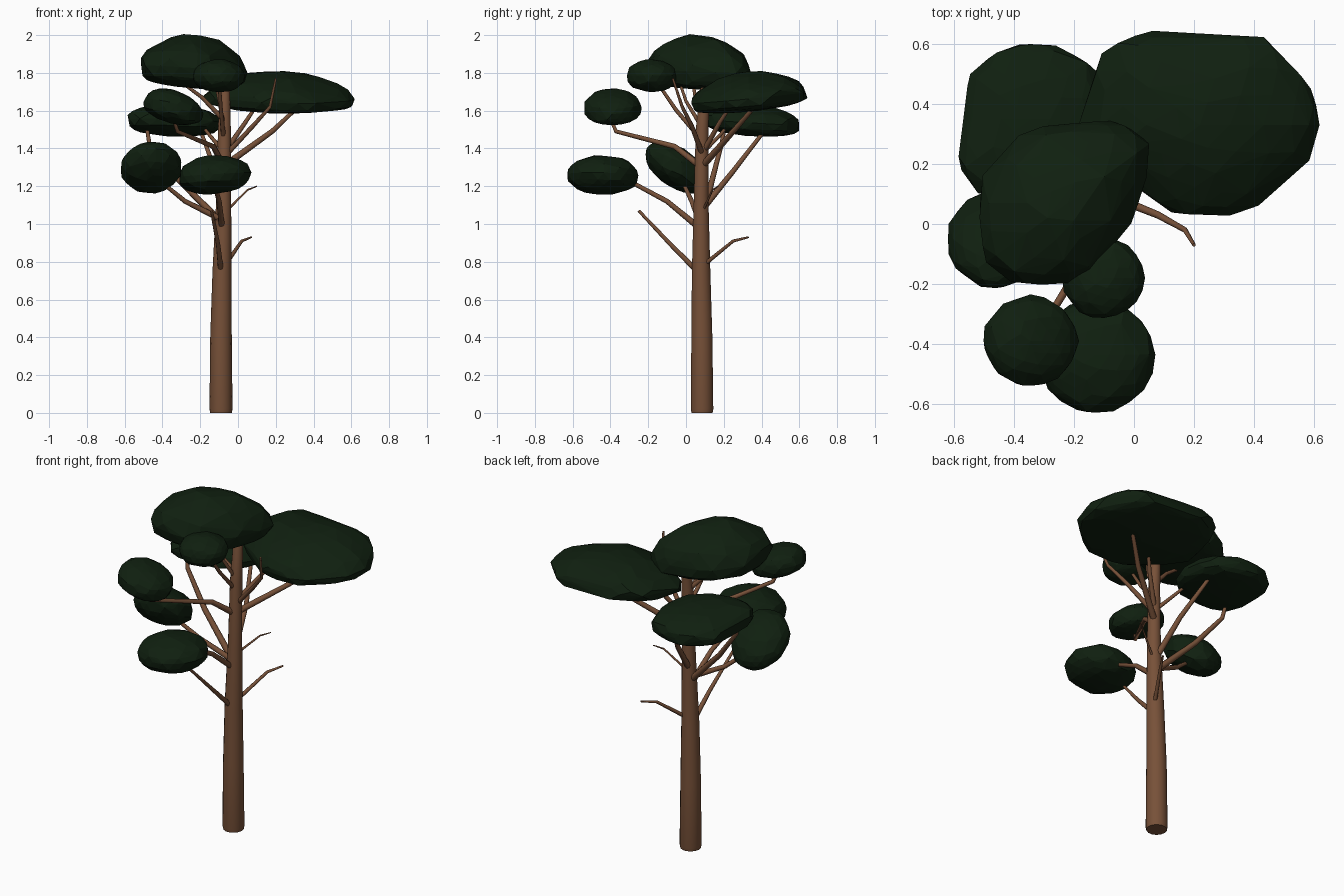
import bpy, bmesh, math, random
from mathutils import Vector

if "Cube" in bpy.data.objects:
    bpy.data.objects.remove(bpy.data.objects["Cube"])

random.seed(4)


def material(name, color):
    m = bpy.data.materials.new(name)
    m.diffuse_color = (*color, 1)
    m.use_nodes = True
    m.node_tree.nodes["Principled BSDF"].inputs["Base Color"].default_value = m.diffuse_color
    return m


BARK = material("bark", (0.185, 0.082, 0.04))
LEAF = material("foliage", (0.005, 0.014, 0.005))


def limb(name, points, radii, res=2):
    """Tapered round tube through the points."""
    cu = bpy.data.curves.new(name, 'CURVE')
    cu.dimensions = '3D'
    cu.bevel_depth = 1.0
    cu.bevel_resolution = res
    cu.use_fill_caps = True
    sp = cu.splines.new('POLY')
    sp.points.add(len(points) - 1)
    for i, p in enumerate(points):
        sp.points[i].co = (*p, 1)
        t = i / (len(points) - 1)
        sp.points[i].radius = radii[i] if len(radii) == len(points) else radii[0] + t * (radii[-1] - radii[0])
    cu.materials.append(BARK)
    ob = bpy.data.objects.new(name, cu)
    bpy.context.collection.objects.link(ob)
    bpy.ops.object.select_all(action='DESELECT')
    ob.select_set(True)
    bpy.context.view_layer.objects.active = ob
    bpy.ops.object.convert(target='MESH')
    bpy.ops.object.shade_smooth_by_angle(angle=math.radians(50))


def clump(name, center, radii, up, down, tilt=(0, 0), peak=1.0, base=0.8):
    """Faceted leaf mass; radii are outline distances at even angles from +x.
    peak > 1 sharpens the top slope, base < 1 flattens the underside."""
    bm = bmesh.new()
    bmesh.ops.create_icosphere(bm, subdivisions=3, radius=1)
    n = len(radii)
    for v in bm.verts:
        a = (math.atan2(v.co.y, v.co.x) / math.tau * n) % n
        i, f = int(a) % n, a % 1
        f = f * f * (3 - 2 * f)
        r = radii[i] * (1 - f) + radii[(i + 1) % n] * f
        k = random.uniform(0.94, 1.015)
        x, y = v.co.x * r * k, v.co.y * r * k
        h = abs(v.co.z)
        z = k * (up * h ** peak if v.co.z > 0 else -down * h ** base) + tilt[0] * x + tilt[1] * y
        v.co = Vector(center) + Vector((x, y, z))
    # Convex hull gives the broad chiselled planes
    res = bmesh.ops.convex_hull(bm, input=bm.verts)
    loose = [g for g in res["geom_interior"] if isinstance(g, bmesh.types.BMVert)]
    bmesh.ops.delete(bm, geom=loose, context='VERTS')
    bmesh.ops.recalc_face_normals(bm, faces=bm.faces)
    me = bpy.data.meshes.new(name)
    bm.to_mesh(me)
    bm.free()
    me.materials.append(LEAF)
    bpy.context.collection.objects.link(bpy.data.objects.new(name, me))


# Trunk
limb("trunk", [(-.09, .085, 0), (-.09, .085, .02), (-.09, .084, .4), (-.085, .08, .75), (-.075, .08, 1.15),
               (-.072, .085, 1.5), (-.07, .1, 1.7), (-.07, .12, 1.82)],
     [.057, .061, .057, .05, .039, .034, .028, .018], res=5)

# Bare dead branches
limb("dead_branch_front", [(-.09, .06, .75), (-.105, -.08, .89), (-.14, -.25, 1.07)], [.015, .008])
limb("dead_branch_right", [(-.07, .09, .78), (.02, .25, .91), (.07, .33, .93)], [.012, .005])
limb("dead_branch_upper", [(-.06, .09, 1.07), (.05, .14, 1.18), (.1, .17, 1.2)], [.007, .003])
limb("spur_branch", [(-.07, .09, 1.36), (.08, .03, 1.52), (.17, -.02, 1.62), (.2, -.07, 1.77)], [.015, .006])

# Branches carrying the leaf masses
limb("branch_low_front", [(-.085, .07, .98), (-.1, -.1, 1.12), (-.14, -.38, 1.27)], [.017, .010])
limb("branch_low_left", [(-.08, .07, 1.02), (-.28, .03, 1.12), (-.44, -.03, 1.25)], [.017, .009])
limb("branch_left", [(-.08, .08, 1.0), (-.32, .14, 1.24), (-.47, .19, 1.43), (-.49, .21, 1.55)], [.019, .009])
limb("branch_back", [(-.08, .08, 1.07), (-.12, .25, 1.28), (-.2, .42, 1.5)], [.018, .010])
limb("branch_back_small", [(-.075, .09, 1.38), (-.15, .18, 1.47), (-.22, .25, 1.56)], [.012, .007])
limb("branch_front", [(-.08, .07, 1.31), (-.13, -.06, 1.41), (-.32, -.37, 1.49), (-.35, -.41, 1.58)], [.018, .008])
limb("branch_right", [(-.07, .09, 1.31), (.18, .25, 1.49), (.34, .38, 1.64)], [.019, .010])
limb("branch_right_small", [(-.07, .09, 1.38), (.04, .18, 1.54), (.12, .26, 1.66)], [.015, .008])
limb("branch_top_front", [(-.075, .08, 1.45), (-.09, -.05, 1.6), (-.1, -.16, 1.76)], [.013, .008])
limb("branch_top_left", [(-.075, .085, 1.55), (-.19, .05, 1.67), (-.34, .03, 1.78)], [.014, .007])
limb("branch_top", [(-.075, .08, 1.52), (-.1, .0, 1.65), (-.13, -.05, 1.8)], [.012, .006])

# Leaf masses
clump("crown_top", (-.22, .07, 1.82), [.24, .34, .275, .28, .305, .335, .27, .205], .185, .105,
      (-.06, -.02), peak=1.2, base=.5)
clump("crown_right", (.22, .33, 1.67), [.41, .37, .29, .40, .40, .30, .31, .33], .14, .075,
      (-.02, .10), peak=1.3, base=.5)
clump("crown_back_left", (-.34, .35, 1.54), [.25, .27, .26, .255, .23, .31, .255, .26], .095, .075,
      (-.02, -.06), base=.6)
clump("crown_left", (-.46, -.05, 1.30), [.165, .165, .165, .165], .12, .12, (.05, -.42), base=.9)
clump("crown_low_front", (-.13, -.435, 1.26), [.20, .19, .19, .20], .105, .105, (.06, -.02))
clump("crown_front", (-.345, -.39, 1.615), [.16, .155, .16, .155], .098, .085, (-.2, 0))
clump("crown_small", (-.1, -.18, 1.785), [.135, .14], .088, .088)
